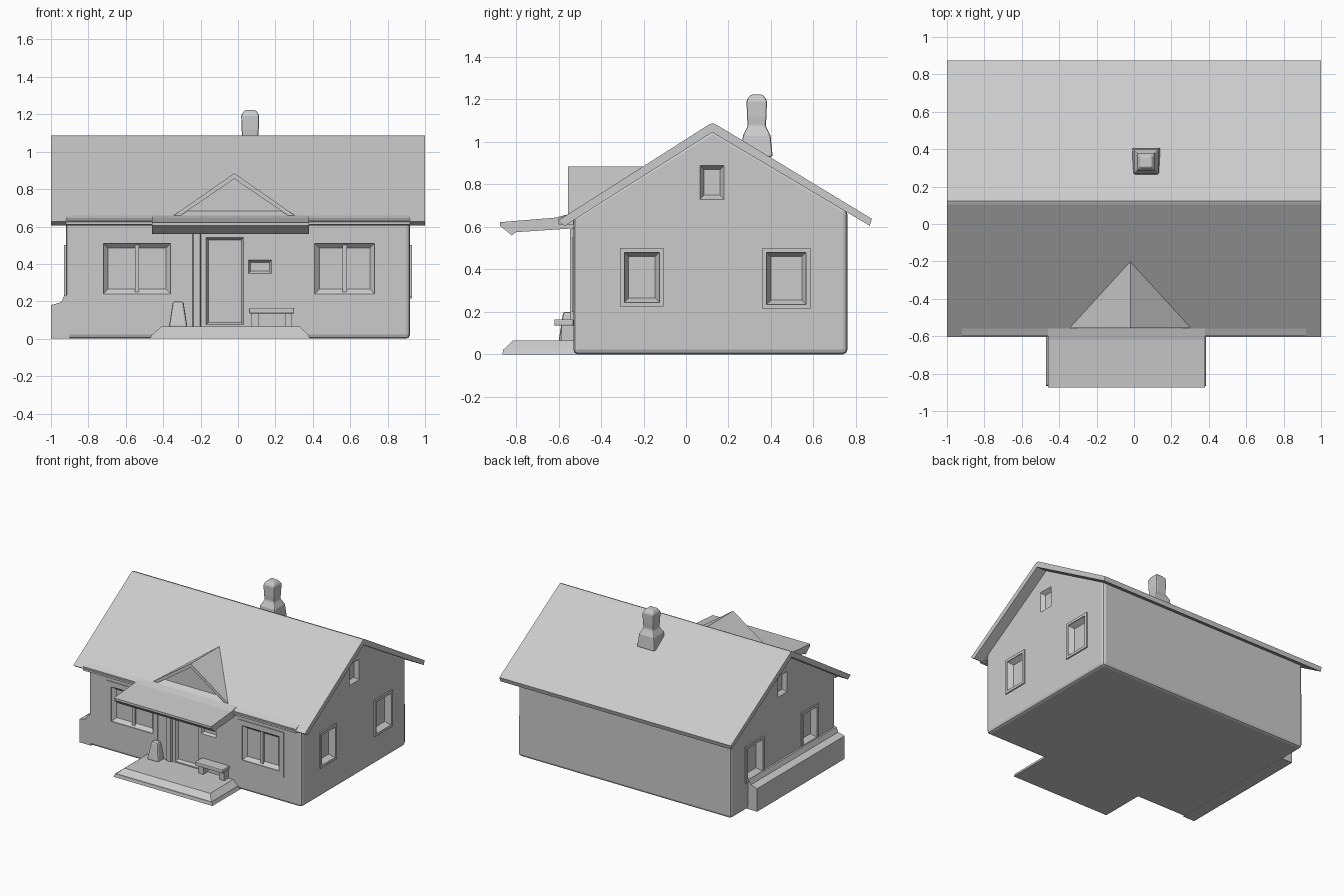
import bpy, bmesh

if "Cube" in bpy.data.objects:
    bpy.data.objects.remove(bpy.data.objects["Cube"])

WX, WY = 0.92, -0.53   # side wall half-width, front wall y


def make(name, verts, faces, bevel=0.0, segments=2):
    me = bpy.data.meshes.new(name)
    me.from_pydata(verts, [], faces)
    bm = bmesh.new()
    bm.from_mesh(me)
    bmesh.ops.recalc_face_normals(bm, faces=bm.faces)
    bm.to_mesh(me)
    bm.free()
    ob = bpy.data.objects.new(name, me)
    bpy.context.collection.objects.link(ob)
    if bevel:
        mod = ob.modifiers.new("bevel", 'BEVEL')
        mod.width, mod.segments = bevel, segments
    return ob


def loft(name, a, b, **kw):
    """Closed solid between two matching loops."""
    n = len(a)
    faces = [tuple(range(n)), tuple(range(n, 2 * n))]
    faces += [(i, (i + 1) % n, n + (i + 1) % n, n + i) for i in range(n)]
    return make(name, list(a) + list(b), faces, **kw)


def prism_x(name, profile, x0, x1, **kw):
    return loft(name, [(x0, y, z) for y, z in profile],
                [(x1, y, z) for y, z in profile], **kw)


def prism_y(name, profile, y0, y1, **kw):
    return loft(name, [(x, y0, z) for x, z in profile],
                [(x, y1, z) for x, z in profile], **kw)


def rect(x0, x1, y0, y1, z):
    return [(x0, y0, z), (x1, y0, z), (x1, y1, z), (x0, y1, z)]


def box(name, x, y, z, taper=0.0, **kw):
    t = taper
    return loft(name, rect(*x, *y, z[0]),
                rect(x[0] + t, x[1] - t, y[0] + t, y[1] - t, z[1]), **kw)


# Maps wall coordinates (along, outward, up) to the world for each wall
WALLS = {
    'front': lambda u, d, v: (u, WY - d, v),
    'right': lambda u, d, v: (WX + d, u, v),
    'left': lambda u, d, v: (-WX - d, u, v),
}


def wall_block(name, wall, u, v, d0, d1, inset=0.0, **kw):
    f = WALLS[wall]

    def ring(d, i):
        return [f(a, d, b) for a, b in ((u[0] + i, v[0] + i), (u[1] - i, v[0] + i),
                                        (u[1] - i, v[1] - i), (u[0] + i, v[1] - i))]
    return loft(name, ring(d0, 0), ring(d1, inset), **kw)


# Main walls with gable ends
walls = prism_x("house_walls", [(WY, 0), (0.76, 0), (0.76, 0.68), (0.124, 1.06), (WY, 0.65)],
                -WX, WX, bevel=0.022)


def recess(wall, u, v, depth, slope):
    """Cuts a sloped recess into the house walls."""
    f = WALLS[wall]

    def ring(d, i):
        return [f(a, d, b) for a, b in ((u[0] + i, v[0] + i), (u[1] - i, v[0] + i),
                                        (u[1] - i, v[1] - i), (u[0] + i, v[1] - i))]
    cut = loft("recess_cutter", ring(0.01, -slope * 0.01 / depth), ring(-depth, slope))
    cut.hide_render = True
    cut.hide_set(True)
    mod = walls.modifiers.new("recess", 'BOOLEAN')
    mod.operation, mod.object, mod.solver = 'DIFFERENCE', cut, 'EXACT'


def frame(name, wall, u, v, w, out=0.01):
    """Four trim bars around an opening."""
    for part, uu, vv in (("left", (u[0] - w, u[0]), (v[0] - w, v[1] + w)),
                         ("right", (u[1], u[1] + w), (v[0] - w, v[1] + w)),
                         ("sill", u, (v[0] - w, v[0])),
                         ("head", u, (v[1], v[1] + w))):
        wall_block(f"{name}_{part}", wall, uu, vv, -0.01, out)


# Side windows and attic vents on both gable walls
for side in ('right', 'left'):
    for nm, u, v in (("front_window", (-0.29, -0.125), (0.245, 0.48)),
                     ("rear_window", (0.38, 0.565), (0.235, 0.48))):
        recess(side, u, v, 0.035, 0.02)
        frame(f"{side}_{nm}", side, u, v, 0.02)
    recess(side, (0.065, 0.18), (0.73, 0.89), 0.03, 0.02)

# Front windows: wide trim, sloped recess and centre mullion
for nm, u in (("left_window", (-0.72, -0.36)), ("right_window", (0.41, 0.73))):
    v = (0.24, 0.51)
    recess('front', u, v, 0.025, 0.025)
    frame(nm, 'front', u, v, 0.04, 0.007)
    c = (u[0] + u[1]) / 2
    wall_block(nm + "_mullion", 'front', (c - 0.012, c + 0.012), v, -0.03, -0.01)

# Front door, its small neighbouring window and the flanking post
recess('front', (-0.17, 0.03), (0.075, 0.54), 0.02, 0.012)
recess('front', (0.055, 0.18), (0.35, 0.42), 0.02, 0.012)
wall_block("porch_post", 'front', (-0.25, -0.19), (0.05, 0.6), -0.02, 0.015, inset=0.012)

# Main roof
prism_x("main_roof", [(-0.605, 0.628), (0.105, 1.08), (0.124, 1.088), (0.145, 1.08),
                      (0.875, 0.638), (0.865, 0.605), (0.124, 1.045), (-0.57, 0.605)], -1, 1)
prism_x("front_gutter", [(-0.6, 0.61), (-0.6, 0.64), (-0.53, 0.67), (-0.53, 0.61)], -0.92, 0.92)

# Small gable over the entrance: two thin slopes and a set-back face
AX, AZ = -0.02, 0.885
prism_y("entrance_gable_roof",
        [(AX - 0.33, 0.655), (AX, AZ), (AX + 0.33, 0.655),
         (AX + 0.30, 0.65), (AX, AZ - 0.03), (AX - 0.30, 0.65)], -0.555, -0.16)
prism_y("entrance_gable_face", [(AX - 0.31, 0.645), (AX + 0.31, 0.645), (AX, AZ - 0.015)],
        -0.52, -0.2)

# Flat porch canopy
canopy = [(-0.875, 0.605), (-0.875, 0.622), (-0.62, 0.643), (-0.55, 0.66), (-0.5, 0.66),
          (-0.5, 0.595), (-0.65, 0.585), (-0.80, 0.575), (-0.82, 0.56)]
prism_x("porch_canopy", canopy, -0.46, 0.38)

# Porch slab with sloping edges
loft("porch_slab_base", rect(-0.47, 0.385, -0.865, -0.5, 0),
     rect(-0.46, 0.375, -0.86, -0.5, 0.025))
loft("porch_slab", rect(-0.46, 0.375, -0.86, -0.5, 0.02),
     rect(-0.41, 0.33, -0.815, -0.5, 0.065))

# Bench beside the door
box("bench_seat", (0.06, 0.30), (-0.62, -0.53), (0.135, 0.165), bevel=0.006)
for i, x in enumerate((0.09, 0.27)):
    box(f"bench_leg_{i}", (x - 0.02, x + 0.02), (-0.585, -0.53), (0.06, 0.14))

# Planter pot on the other side of the door
box("porch_pot", (-0.37, -0.27), (-0.60, -0.51), (0.06, 0.20), taper=0.022, bevel=0.012)

# Low planting bed along the left wall
bed = [(-1.0, 0), (-0.9, 0), (-0.9, 0.24), (-0.93, 0.23), (-0.945, 0.195), (-1.0, 0.18)]
prism_y("side_planting_bed", bed, WY, 0.55)

# Chimney with flared foot and narrowed cap
rings = [(0.075, 0.93), (0.065, 1.03), (0.042, 1.075), (0.046, 1.12), (0.048, 1.195), (0.03, 1.222)]
verts, faces = [], []
for h, z in rings:
    verts += rect(0.065 - h, 0.065 + h, 0.333 - h, 0.333 + h, z)
for k in range(len(rings) - 1):
    faces += [(4 * k + i, 4 * k + (i + 1) % 4, 4 * k + 4 + (i + 1) % 4, 4 * k + 4 + i) for i in range(4)]
n = len(verts)
faces += [(0, 1, 2, 3), (n - 4, n - 3, n - 2, n - 1)]
make("chimney", verts, faces, bevel=0.008)
